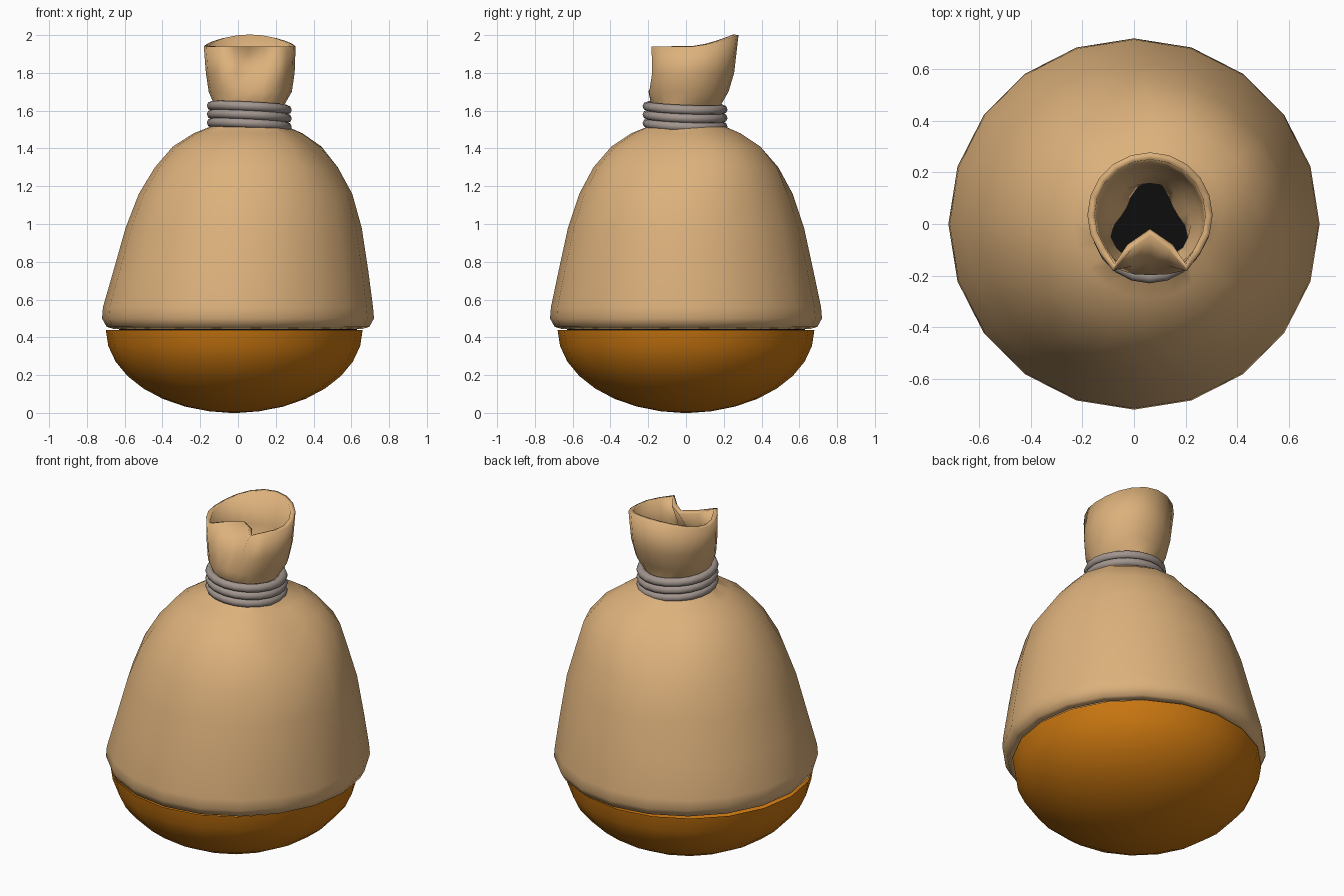
import bpy
import bmesh
from math import sin, cos, pi, radians, sqrt

if "Cube" in bpy.data.objects:
    bpy.data.objects.remove(bpy.data.objects["Cube"], do_unlink=True)

SIDES = 20


def material(name, rgb):
    m = bpy.data.materials.new(name)
    m.use_nodes = True
    m.diffuse_color = (*rgb, 1)
    m.node_tree.nodes["Principled BSDF"].inputs["Base Color"].default_value = (*rgb, 1)
    return m


tan = material("tan leather", (0.72, 0.44, 0.2))
orange = material("burnt orange", (0.58, 0.18, 0.005))
grey = material("grey cord", (0.36, 0.3, 0.27))
black = material("black filling", (0.004, 0.004, 0.004))


def finish(obj, mat, angle=50):
    obj.data.materials.append(mat)
    bpy.ops.object.select_all(action="DESELECT")
    obj.select_set(True)
    bpy.context.view_layer.objects.active = obj
    bpy.ops.object.shade_smooth_by_angle(angle=radians(angle))


def loft(name, rings, cap_start=False, cap_end=False):
    """Skin a list of point rings, ordered from bottom to top."""
    bm = bmesh.new()
    loops = [[bm.verts.new(p) for p in ring] for ring in rings]
    for low, high in zip(loops, loops[1:]):
        for i in range(SIDES):
            j = (i + 1) % SIDES
            bm.faces.new((low[i], low[j], high[j], high[i]))
    if cap_start:
        bm.faces.new(loops[0][::-1])
    if cap_end:
        bm.faces.new(loops[-1])
    mesh = bpy.data.meshes.new(name)
    bm.to_mesh(mesh)
    bm.free()
    obj = bpy.data.objects.new(name, mesh)
    bpy.context.collection.objects.link(obj)
    return obj


def circle(r, z, cx=0, cy=0):
    return [(cx + r * cos(2 * pi * i / SIDES), cy + r * sin(2 * pi * i / SIDES), z)
            for i in range(SIDES)]


def bump(a, centre, width):
    """Soft 0..1 bump around an angle in degrees."""
    d = abs((a - centre + 180) % 360 - 180)
    return cos(pi / 2 * d / width) ** 2 if d < width else 0


# Bag: radius, height, centre x, centre y, from hem to rim
PROFILE = [
    (0.66, 0.445, 0, 0), (0.695, 0.455, 0, 0), (0.72, 0.5, 0, 0), (0.715, 0.56, 0, 0),
    (0.675, 0.75, 0.015, 0), (0.625, 0.98, 0.03, 0), (0.565, 1.16, 0.04, 0),
    (0.49, 1.3, 0.05, 0), (0.395, 1.41, 0.05, 0), (0.29, 1.48, 0.055, 0),
    (0.195, 1.52, 0.06, 0), (0.165, 1.57, 0.06, 0), (0.185, 1.63, 0.06, 0),
    (0.22, 1.7, 0.065, 0.005), (0.235, 1.8, 0.065, 0.02), (0.243, 1.94, 0.062, 0.035),
]


def bag_ring(r, z, cx, cy):
    ring = []
    for i in range(SIDES):
        deg = 360 * i / SIDES
        a = radians(deg)
        # gathered folds on the shoulder
        fade = bump(z * 100, 138, 24)
        rr = r + fade * (0.035 * bump(deg, 36, 36) - 0.045 * bump(deg, -18, 30)
                         + 0.02 * bump(deg, 72, 25) - 0.03 * bump(deg, 108, 25))
        # three-lobed pinch under the cord
        rr += 0.03 * bump(z * 100, 157, 6) * cos(3 * (a - pi / 2))
        x, y, zz = cx + rr * cos(a), cy + rr * sin(a), z
        # mouth pushed in at the front and raised at the back
        t = max(0, (z - 1.65) / 0.29) ** 1.3
        y += t * (0.165 * bump(deg, 270, 40) - 0.025 * (bump(deg, 306, 22) + bump(deg, 234, 22)))
        if z > 1.9:
            zz += 0.06 * max(0, sin(a)) ** 1.5
        ring.append((x, y, zz))
    return ring


bag = loft("leather_bag", [bag_ring(*p) for p in PROFILE])
shell = bag.modifiers.new("thickness", "SOLIDIFY")
shell.thickness = 0.028
shell.offset = -1
finish(bag, tan)

# Rounded base
DEPTH, WIDTH = 0.44, 0.68
heights = [DEPTH * (1 - cos(pi / 2 * k / 8)) for k in range(1, 9)]
rings = [circle(WIDTH * sqrt(1 - (1 - z / DEPTH) ** 2), z, -0.02) for z in heights]
rings.insert(0, circle(0.02, 0, -0.02))
base = loft("rounded_base", rings, cap_start=True)
finish(base, orange)

# Dark contents seen through the mouth
filling = loft("filling", [circle(0.63, 0.43), circle(0.63, 0.45)], True, True)
finish(filling, black)

# Cord wound around the neck
for k in range(3):
    bpy.ops.mesh.primitive_torus_add(
        major_segments=SIDES, minor_segments=8, major_radius=0.2, minor_radius=0.025,
        location=(0.06, -0.005, 1.525 + 0.045 * k))
    cord = bpy.context.object
    cord.name = f"neck_cord_{k + 1}"
    for v in cord.data.vertices:
        v.co.z -= 0.05 * v.co.x + 0.04 * v.co.y
    finish(cord, grey, 80)
